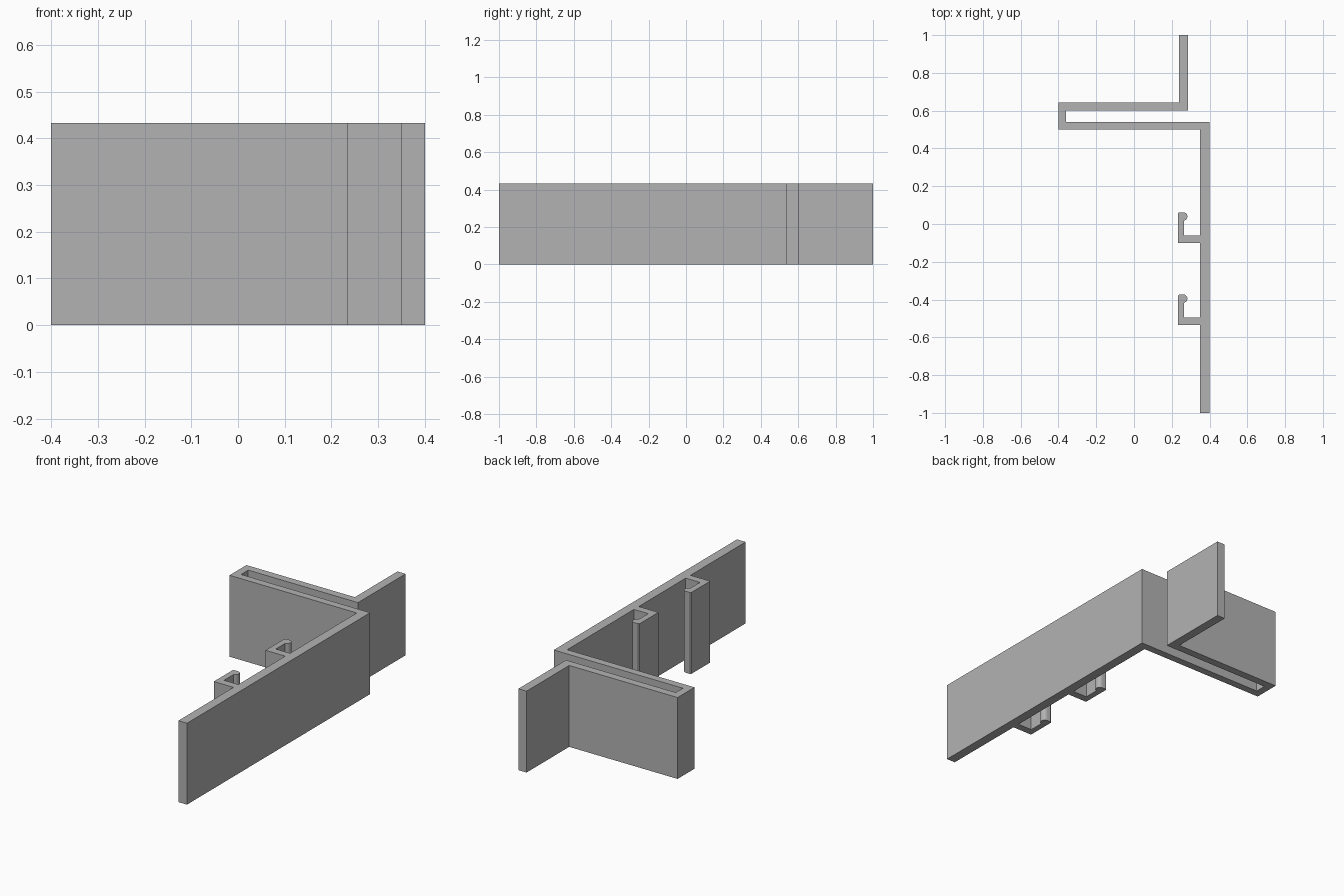
import bpy, bmesh, math

cube = bpy.data.objects.get("Cube")
if cube:
    bpy.data.objects.remove(cube, do_unlink=True)

HEIGHT = 0.433
FACE = 0.349  # inner face of the main wall

grey = bpy.data.materials.new("plain_grey")
grey.use_nodes = True
colour = (0.45, 0.45, 0.45, 1)
grey.diffuse_color = colour
grey.node_tree.nodes["Principled BSDF"].inputs["Base Color"].default_value = colour


def hook(y):
    """Outline of one clip hook with a rounded lip, its foot starting at y."""
    pts = [(FACE, y + 0.04), (0.265, y + 0.04), (0.265, y + 0.118)]
    r = 0.022
    for i in range(9):
        a = math.radians(-70 + 20 * i)
        pts.append((0.261 + r * math.cos(a), y + 0.141 + r * math.sin(a)))
    return pts + [(0.239, y + 0.163), (0.233, y + 0.157), (0.233, y), (FACE, y)]


def extrude_profile(name, outline, height):
    bm = bmesh.new()
    base = bm.faces.new([bm.verts.new((x, y, 0)) for x, y in outline])
    top = bmesh.ops.extrude_face_region(bm, geom=[base], use_keep_orig=True)["geom"]
    bmesh.ops.translate(bm, vec=(0, 0, height),
                        verts=[v for v in top if isinstance(v, bmesh.types.BMVert)])
    bmesh.ops.recalc_face_normals(bm, faces=bm.faces)
    mesh = bpy.data.meshes.new(name)
    bm.to_mesh(mesh)
    bm.free()
    mesh.materials.append(grey)
    obj = bpy.data.objects.new(name, mesh)
    bpy.context.collection.objects.link(obj)
    bpy.ops.object.select_all(action="DESELECT")
    obj.select_set(True)
    bpy.context.view_layer.objects.active = obj
    bpy.ops.object.shade_smooth_by_angle(angle=math.radians(30))
    return obj


# Main wall and the slot folded out from it
outline = [(0.40, -1), (0.40, 0.54), (-0.36, 0.54), (-0.36, 0.60)]
# Rear flange and the outside of the slot
outline += [(0.286, 0.60), (0.286, 1), (0.238, 1), (0.238, 0.642),
            (-0.40, 0.642), (-0.40, 0.50), (FACE, 0.50)]
# Two clip hooks, then the end of the wall
for y in (-0.101, -0.536):
    outline += hook(y)
outline.append((FACE, -1))

extrude_profile("trim_profile", outline, HEIGHT)
